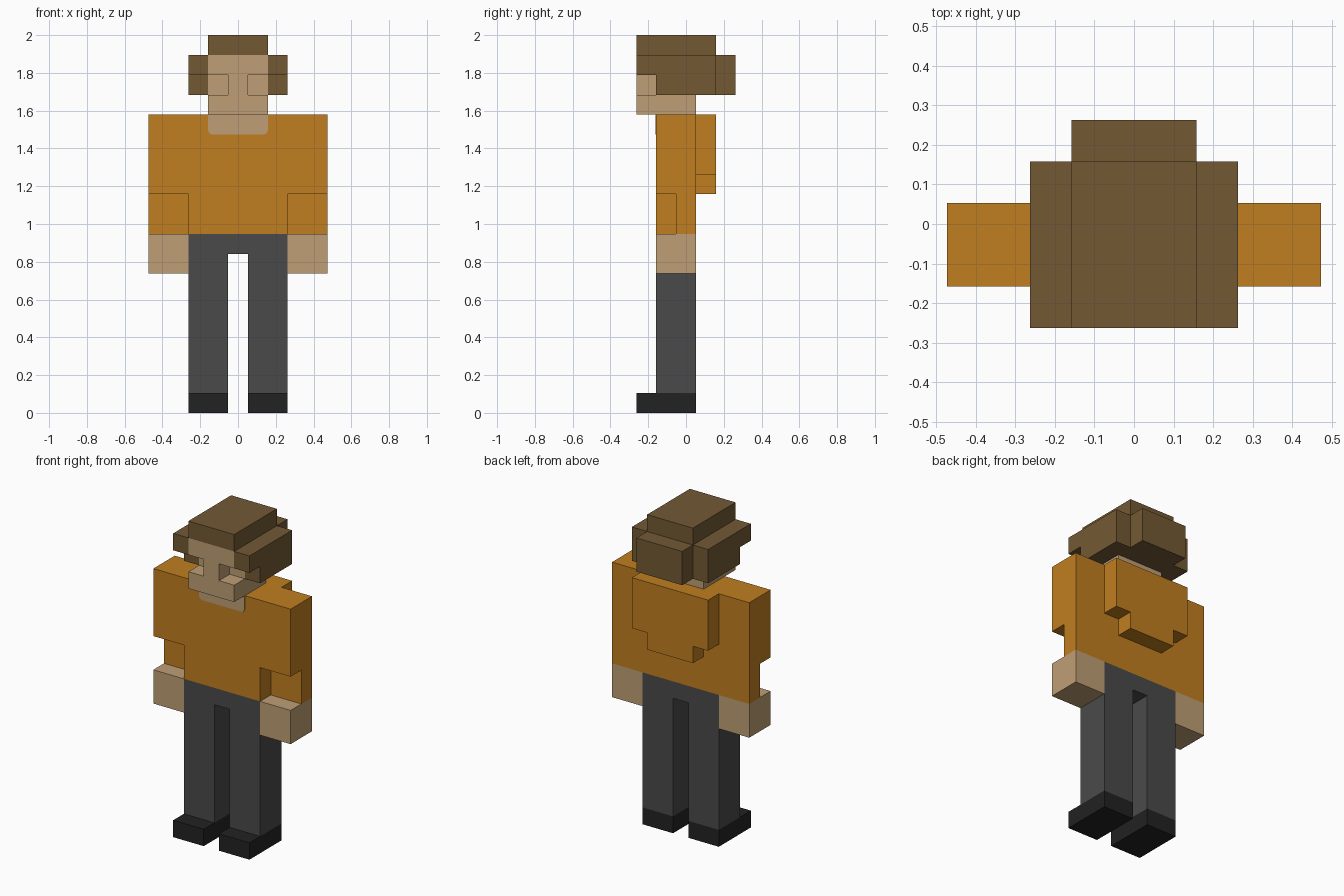
import bpy
import bmesh

if "Cube" in bpy.data.objects:
    bpy.data.objects.remove(bpy.data.objects["Cube"], do_unlink=True)

U = 2 / 19  # one block; the figure is 19 blocks tall


def material(name, rgb):
    """Flat material from 0-255 sRGB values."""
    lin = [(c / 255 / 12.92) if c < 11 else ((c / 255 + 0.055) / 1.055) ** 2.4 for c in rgb]
    mat = bpy.data.materials.new(name)
    mat.use_nodes = True
    mat.diffuse_color = (*lin, 1)
    bsdf = mat.node_tree.nodes["Principled BSDF"]
    bsdf.inputs["Base Color"].default_value = (*lin, 1)
    bsdf.inputs["Roughness"].default_value = 0.9
    return mat


SKIN = material("skin", (191, 159, 117))
HAIR = material("brown hair", (115, 89, 52))
SHIRT = material("orange cloth", (192, 126, 32))
TROUSERS = material("dark grey cloth", (74, 74, 74))
SHOES = material("black leather", (34, 34, 34))


def extrude(name, mat, axis, profile, start, end):
    """Extrude a (y, z) profile along x, or an (x, z) profile along y, in blocks."""
    def place(p, d):
        return (d * U, p[0] * U, p[1] * U) if axis == "x" else (p[0] * U, d * U, p[1] * U)

    bm = bmesh.new()
    face = bm.faces.new([bm.verts.new(place(p, start)) for p in profile])
    ext = bmesh.ops.extrude_face_region(bm, geom=[face], use_keep_orig=True)
    shift = (end - start) * U
    vec = (shift, 0, 0) if axis == "x" else (0, shift, 0)
    bmesh.ops.translate(bm, vec=vec, verts=[g for g in ext["geom"] if isinstance(g, bmesh.types.BMVert)])
    bmesh.ops.recalc_face_normals(bm, faces=bm.faces[:])
    mesh = bpy.data.meshes.new(name)
    bm.to_mesh(mesh)
    bm.free()
    mesh.materials.append(mat)
    obj = bpy.data.objects.new(name, mesh)
    bpy.context.collection.objects.link(obj)
    return obj


def rect(a0, z0, a1, z1):
    return [(a0, z0), (a1, z0), (a1, z1), (a0, z1)]


def mirrored(half):
    """Complete a right-hand (x, z) outline with its mirror image."""
    return half + [(-x, z) for x, z in reversed(half)]


# Trousers: two legs joined at the hips
extrude("trousers", TROUSERS, "y",
        mirrored([(0.5, 8), (0.5, 1), (2.5, 1), (2.5, 9)]), -1.5, 0.5)

# Shirt body, hood on the back, and skin showing at the neckline
extrude("shirt_body", SHIRT, "y", rect(-2.5, 9, 2.5, 15), -1.5, 0.5)
extrude("hood", SHIRT, "y",
        mirrored([(1.5, 11), (1.5, 12), (2.5, 12), (2.5, 15)]), 0.5, 1.5)
extrude("neckline", SKIN, "y",
        mirrored([(1.3, 14), (1.44, 14.06), (1.5, 14.2), (1.5, 15)]), -1.53, -1.5)

# Head: chin, eye groove and brow in one profile, with a nose bridging the groove
extrude("head", SKIN, "x",
        [(-2.5, 15), (0.5, 15), (0.5, 18), (-2.5, 18),
         (-2.5, 17), (-1.5, 17), (-1.5, 16), (-2.5, 16)], -1.5, 1.5)
extrude("nose", SKIN, "y", rect(-0.5, 16, 0.5, 17), -2.5, -1.5)

# Hair over the crown and down the back
extrude("crown_hair", HAIR, "x",
        [(-2.5, 18), (-2.5, 19), (1.5, 19), (1.5, 18),
         (2.5, 18), (2.5, 16), (0.5, 16), (0.5, 18)], -1.5, 1.5)

# Paired parts
for side, s in (("left", 1), ("right", -1)):
    extrude(side + "_side_hair", HAIR, "x",
            [(-2.5, 17), (-2.5, 18), (1.5, 18), (1.5, 16), (-1.5, 16), (-1.5, 17)],
            1.5 * s, 2.5 * s)
    extrude(side + "_sleeve", SHIRT, "x",
            [(-1.5, 11), (-1.5, 15), (0.5, 15), (0.5, 9), (-0.5, 9), (-0.5, 11)],
            2.5 * s, 4.5 * s)
    extrude(side + "_hand", SKIN, "x", rect(-1.5, 7, 0.5, 9), 2.5 * s, 4.5 * s)
    extrude(side + "_shoe", SHOES, "x", rect(-2.5, 0, 0.5, 1), 0.5 * s, 2.5 * s)
